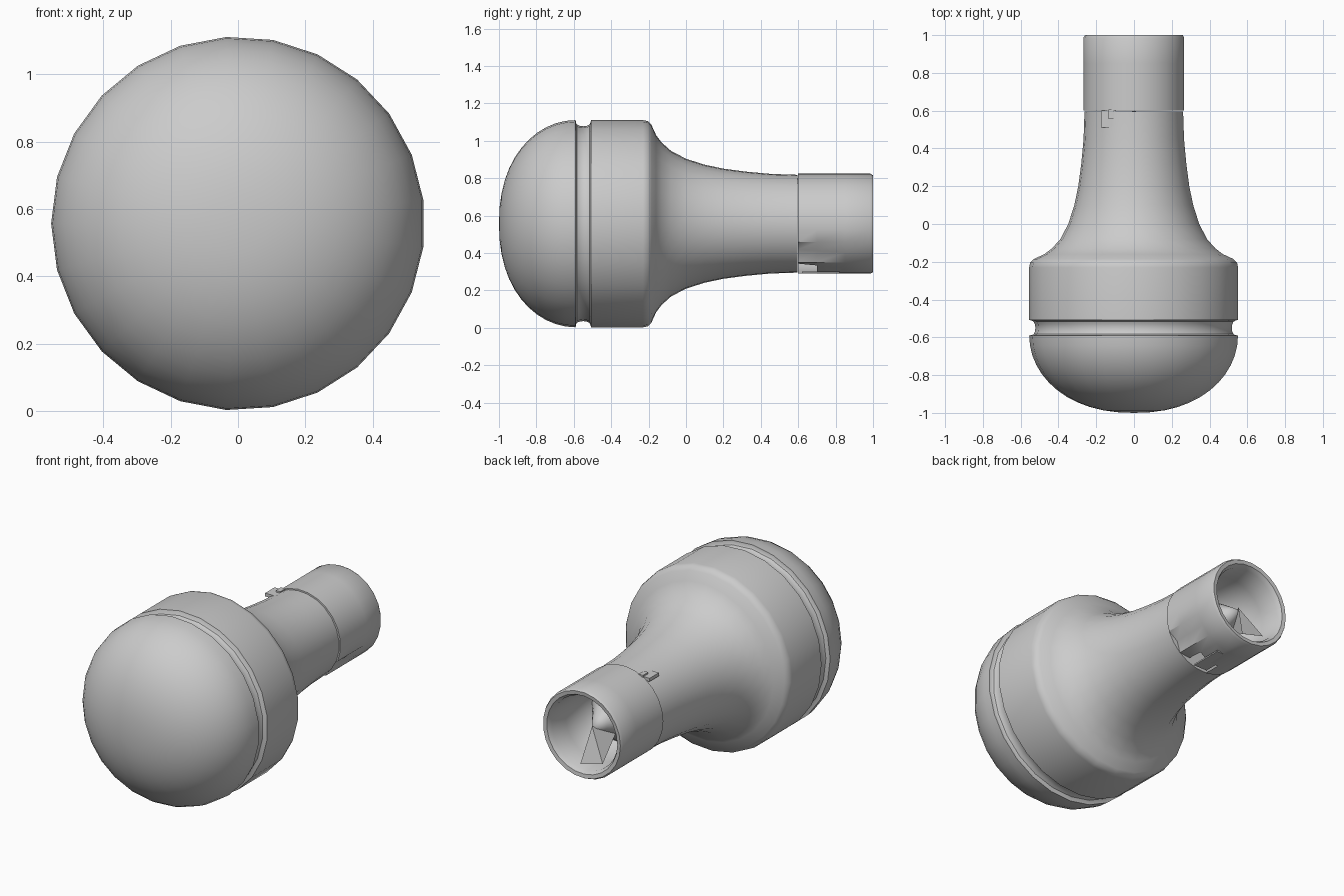
import bpy, bmesh, math
from mathutils import Vector

cube = bpy.data.objects.get("Cube")
if cube:
    bpy.data.objects.remove(cube, do_unlink=True)

SIDES = 25
AXIS_Z = 0.557

grey = bpy.data.materials.new("plain_grey")
grey.use_nodes = True
colour = (0.6, 0.6, 0.6, 1)
grey.diffuse_color = colour
grey.node_tree.nodes["Principled BSDF"].inputs["Base Color"].default_value = colour


def finish(name, bm):
    bmesh.ops.recalc_face_normals(bm, faces=bm.faces)
    mesh = bpy.data.meshes.new(name)
    bm.to_mesh(mesh)
    bm.free()
    mesh.materials.append(grey)
    obj = bpy.data.objects.new(name, mesh)
    bpy.context.collection.objects.link(obj)
    bpy.ops.object.select_all(action='DESELECT')
    obj.select_set(True)
    bpy.context.view_layer.objects.active = obj
    bpy.ops.object.shade_smooth_by_angle(angle=math.radians(35))
    return obj


def lathe(profile):
    """Spin (y, radius) points around the long axis."""
    bm = bmesh.new()
    rings = []
    for y, r in profile:
        if r == 0:
            rings.append([bm.verts.new((0, y, AXIS_Z))] * SIDES)
            continue
        ring = []
        for i in range(SIDES):
            a = math.pi + math.tau * i / SIDES
            ring.append(bm.verts.new((r * math.cos(a), y, AXIS_Z + r * math.sin(a))))
        rings.append(ring)
    for a, b in zip(rings, rings[1:]):
        for i in range(SIDES):
            j = (i + 1) % SIDES
            bm.faces.new(list(dict.fromkeys((a[i], a[j], b[j], b[i]))))
    return bm


def angle_of(p):
    return math.degrees(math.atan2(p.z - AXIS_Z, p.x))


# Head, groove and flared neck in one turned body
R = 0.555
body = []
for k in range(13):
    a = math.pi / 2 * k / 12
    body.append((-0.59 - 0.41 * math.cos(a), R * math.sin(a) ** 0.9))
body += [(-0.588, 0.54)]
for k in range(1, 6):
    a = math.pi * k / 6
    body.append((-0.55 - 0.038 * math.cos(a), 0.54 - 0.018 * math.sin(a)))
body += [(-0.512, 0.54), (-0.507, R), (-0.23, R), (-0.205, 0.55), (-0.185, 0.53),
         (-0.16, 0.475), (-0.13, 0.435), (-0.08, 0.39), (0, 0.348), (0.1, 0.316),
         (0.2, 0.295), (0.32, 0.279), (0.45, 0.267), (0.595, 0.262), (0.597, 0)]
finish("head_and_neck", lathe(body))

# Hollow end collar with a rounded lip and a pointed core
collar = lathe([(0.6, 0.2), (0.6, 0.268), (0.7, 0.268), (0.85, 0.268), (0.985, 0.268),
                (1.0, 0.26), (0.997, 0.237), (0.97, 0.222), (0.85, 0.215), (0.7, 0.2),
                (0.66, 0.17), (0.74, 0.11), (0.83, 0.05), (0.9, 0)])
# Torn lower side: a gap near the neck and pushed-in wall corners
torn = [f for f in collar.faces
        if -95 < angle_of(f.calc_center_median()) < -65
        and f.calc_center_median().y < 0.72
        and (f.calc_center_median() - Vector((0, 0.66, AXIS_Z))).length > 0.22]
bmesh.ops.delete(collar, geom=torn, context='FACES')
for v in collar.verts:
    a = angle_of(v.co)
    r = math.hypot(v.co.x, v.co.z - AXIS_Z)
    if r > 0.26 and v.co.y < 0.9 and (-40 < a < -32 or -69 < a < -60):
        s = 0.88 + 0.1 * (v.co.y - 0.6) / 0.25
        v.co.x *= s
        v.co.z = AXIS_Z + (v.co.z - AXIS_Z) * s
finish("end_collar", collar)


def plate(name, centre, size):
    bm = bmesh.new()
    bmesh.ops.create_cube(bm, size=1)
    bmesh.ops.scale(bm, vec=size, verts=bm.verts)
    bmesh.ops.translate(bm, vec=centre, verts=bm.verts)
    return finish(name, bm)


# Small latch tabs beside the joint and a loose strip below
plate("latch_tab", (-0.135, 0.555, 0.783), (0.08, 0.09, 0.02))
plate("latch_pin", (-0.12, 0.58, 0.79), (0.03, 0.05, 0.025))
plate("lower_strip", (0.04, 0.72, 0.297), (0.09, 0.2, 0.008))

# Broken vane inside the bore
vane = bmesh.new()
corners = [(0.0, 0.9, 0.57), (0.03, 0.97, 0.36), (-0.12, 0.97, 0.4), (-0.06, 0.75, 0.5)]
vs = [vane.verts.new(c) for c in corners]
vane.faces.new(vs[:3])
vane.faces.new((vs[0], vs[2], vs[3]))
finish("inner_vane", vane)
